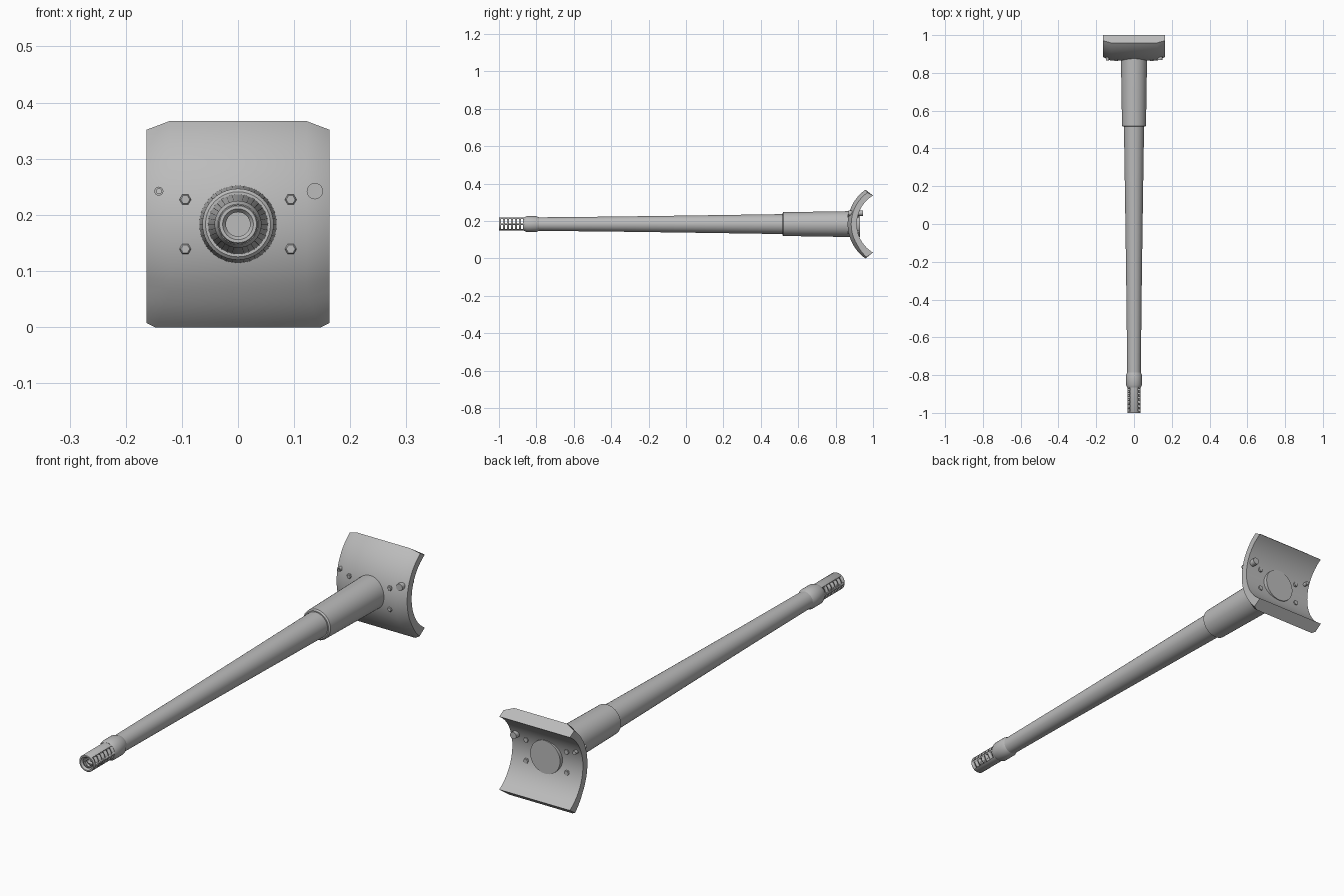
import bpy, bmesh, math
from mathutils import Vector

if "Cube" in bpy.data.objects:
    bpy.data.objects.remove(bpy.data.objects["Cube"])

ZC = 0.183                      # height of the barrel axis
grey = bpy.data.materials.new("steel grey")
grey.diffuse_color = (0.5, 0.5, 0.5, 1)
grey.use_nodes = True
grey.node_tree.nodes["Principled BSDF"].inputs["Base Color"].default_value = grey.diffuse_color


def finish(name, bm, angle=35):
    """Turn a bmesh into a smooth-shaded object with sharp edges kept."""
    bmesh.ops.recalc_face_normals(bm, faces=bm.faces)
    me = bpy.data.meshes.new(name)
    bm.to_mesh(me)
    bm.free()
    ob = bpy.data.objects.new(name, me)
    bpy.context.collection.objects.link(ob)
    me.materials.append(grey)
    bpy.ops.object.select_all(action='DESELECT')
    ob.select_set(True)
    bpy.context.view_layer.objects.active = ob
    bpy.ops.object.shade_smooth_by_angle(angle=math.radians(angle))
    return ob


def lathe(name, profile, sides=32, x=0, z=ZC):
    """Revolve (y, radius) points around an axis parallel to y; radius 0 closes."""
    bm = bmesh.new()
    rings = []
    for y, r in profile:
        n = sides if r > 0 else 1
        rings.append([bm.verts.new((x + r * math.cos(2 * math.pi * i / sides), y,
                                    z + r * math.sin(2 * math.pi * i / sides)))
                      for i in range(n)])
    for a, b in zip(rings, rings[1:]):
        for i in range(sides):
            j = (i + 1) % sides
            if len(a) == 1:
                bm.faces.new((a[0], b[i], b[j]))
            elif len(b) == 1:
                bm.faces.new((a[i], a[j], b[0]))
            else:
                bm.faces.new((a[i], a[j], b[j], b[i]))
    return finish(name, bm)


# Curved shield: cross-section with chamfered outer edges swept along an arc
R_OUT, R_IN, YC, HALF = 0.2257, 0.177, 1.09, 0.163
A_OUT, A_IN, STEPS = math.radians(54.6), math.radians(59.4), 28
bm = bmesh.new()
rings = []
for s in range(STEPS + 1):
    t = 2 * s / STEPS - 1                       # -1 at the bottom, 1 at the top
    k = min(1, max(0, (t + 1) / 0.4))           # chamfer narrows at the bottom
    cw, cd = 0.016 + 0.025 * k, 0.010 + 0.009 * k
    section = [(-HALF, R_IN, A_IN), (-HALF, R_OUT - cd, A_OUT), (-HALF + cw, R_OUT, A_OUT),
               (HALF - cw, R_OUT, A_OUT), (HALF, R_OUT - cd, A_OUT), (HALF, R_IN, A_IN)]
    rings.append([bm.verts.new((x, YC - r * math.cos(a * t), ZC + r * math.sin(a * t)))
                  for x, r, a in section])
for a, b in zip(rings, rings[1:]):
    for i in range(6):
        j = (i + 1) % 6
        bm.faces.new((a[i], a[j], b[j], b[i]))
bm.faces.new(rings[0])
bm.faces.new(rings[-1])
finish("shield", bm)

# Sleeve through the shield, and the tapering tube
lathe("sleeve", [(0.515, 0), (0.515, 0.058), (0.520, 0.0635), (0.87, 0.069),
                 (0.93, 0.069), (0.93, 0)], 40)
lathe("barrel_tube", [(-0.80, 0), (-0.80, 0.036), (-0.40, 0.040), (0.0, 0.0455),
                      (0.53, 0.0535), (0.53, 0)])
lathe("muzzle_collar", [(-0.865, 0), (-0.865, 0.036), (-0.852, 0.042), (-0.80, 0.042),
                        (-0.785, 0.036), (-0.785, 0)])

# Slotted muzzle: hollow tube with two rows of slots through each side
muzzle = lathe("muzzle_brake", [(-0.845, 0), (-0.845, 0.035), (-0.997, 0.035), (-1.0, 0.033),
                                (-1.0, 0.0275), (-0.992, 0.0215), (-0.86, 0.0215), (-0.86, 0)])
bm = bmesh.new()
for row in (-0.0155, 0.0155):
    for i in range(6):
        cube = bmesh.ops.create_cube(bm, size=1)["verts"]
        bmesh.ops.scale(bm, verts=cube, vec=(0.2, 0.011, 0.0225))
        bmesh.ops.translate(bm, verts=cube, vec=Vector((0, -0.984 + i * 0.0215, ZC + row)))
cutter = finish("slot_cutter", bm)
cutter.hide_render = True
cutter.hide_set(True)
mod = muzzle.modifiers.new("slots", 'BOOLEAN')
mod.operation, mod.solver, mod.object = 'DIFFERENCE', 'EXACT', cutter
bpy.context.view_layer.objects.active = muzzle
bpy.ops.object.modifier_apply(modifier="slots")
bpy.data.objects.remove(cutter)

# Hexagonal bolts either side of the sleeve
for x in (-0.094, 0.094):
    for dz in (-0.044, 0.044):
        lathe("shield_bolt", [(0.863, 0), (0.863, 0.008), (0.866, 0.0105),
                              (0.925, 0.0105), (0.925, 0)], 6, x, ZC + dz)

# Sight port and small hollow gun port
lathe("sight_port", [(0.868, 0), (0.868, 0.0145), (0.945, 0.0145), (0.945, 0)], 20, 0.137, 0.242)
lathe("small_port", [(0.89, 0), (0.89, 0.0045), (0.866, 0.0045), (0.866, 0.008),
                     (0.94, 0.008), (0.94, 0)], 16, -0.141, 0.242)
